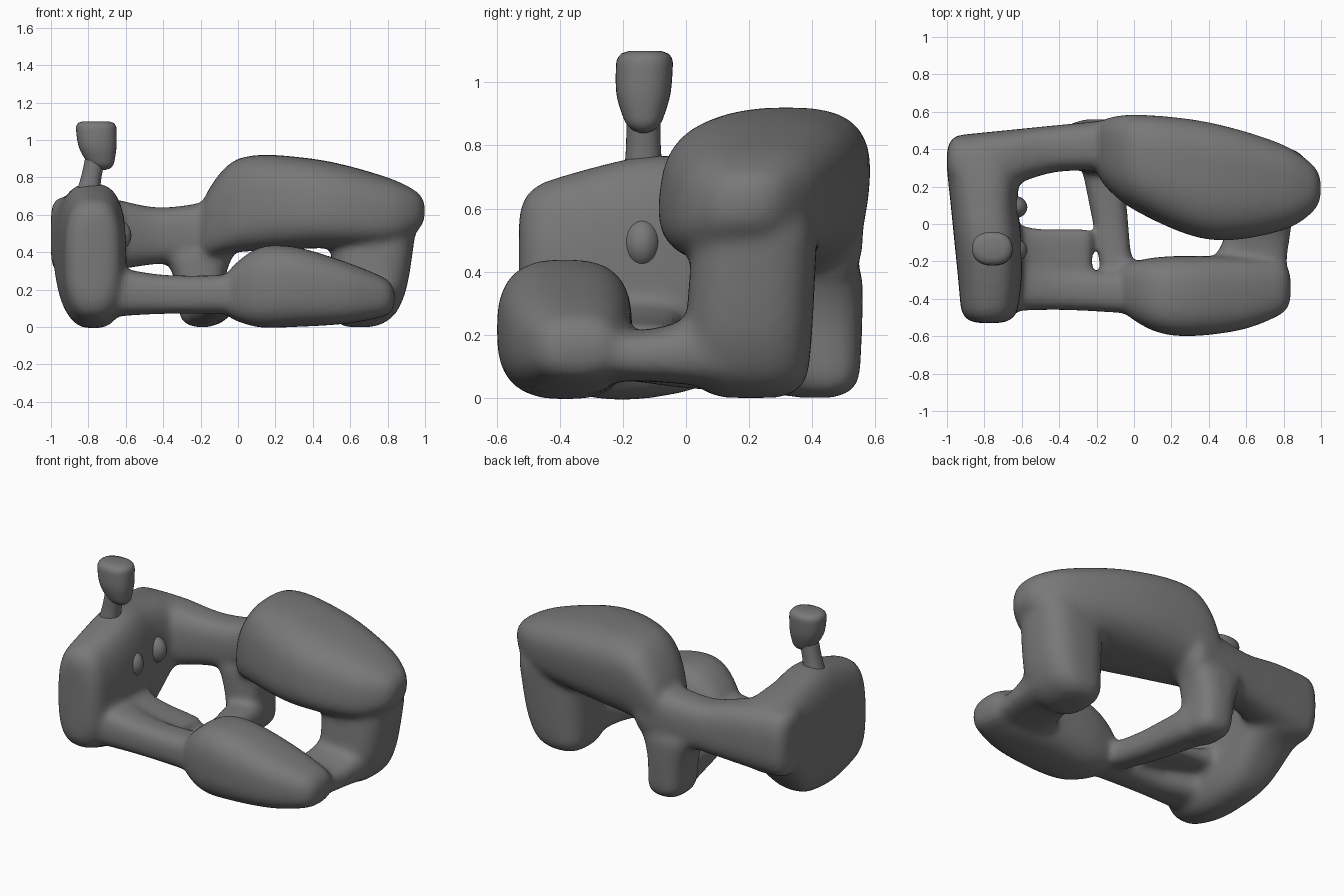
import bpy, bmesh, math
from mathutils import Vector

cube = bpy.data.objects.get("Cube")
if cube:
    bpy.data.objects.remove(cube, do_unlink=True)

grey = bpy.data.materials.new("dark grey stone")
grey.use_nodes = True
shade = 0.19
colour = (shade, shade, shade, 1)
grey.diffuse_color = colour
grey.node_tree.nodes["Principled BSDF"].inputs["Base Color"].default_value = colour


def refine(sections, steps=10):
    """Fill in sections smoothly between the given ones (Catmull-Rom)."""
    last = len(sections) - 1
    for i in range(last):
        four = (sections[max(i - 1, 0)], sections[i], sections[i + 1], sections[min(i + 2, last)])
        for step in range(steps):
            t = step / steps
            yield [b + t * ((c - a) + t * ((2*a - 5*b + 4*c - d) + t * (3*b - a - 3*c + d))) / 2
                   for a, b, c, d in zip(*four)]
    yield list(sections[-1])


def loft(bm, axis, sections, power=2.8, rounding=0.05, lean=0, sides=32):
    """Rounded-box sections: position, then low and high on each other axis."""
    along = "xyz".index(axis)
    across, upward = [k for k in range(3) if k != along]
    start, end = sections[0][0], sections[-1][0]
    rings = []
    for position, low, high, bottom, top in refine(sections):
        # Ends are rounded off like a quarter circle
        gap = max(rounding - min(position - start, end - position), 0)
        inset = rounding - math.sqrt(max(rounding**2 - gap**2, 0))
        width = max((high - low) / 2 - inset, (high - low) / 8)
        height = max((top - bottom) / 2 - inset, (top - bottom) / 8)
        ring = []
        for k in range(sides):
            angle = math.tau * k / sides
            c, s = [math.copysign(abs(f)**(2 / power), f) for f in (math.cos(angle), math.sin(angle))]
            point = Vector()
            point[along] = position
            point[across] = (low + high) / 2 + width * c + lean * height * s
            point[upward] = (bottom + top) / 2 + height * s
            ring.append(bm.verts.new(point))
        rings.append(ring)
    faces = [bm.faces.new(rings[0]), bm.faces.new(rings[-1])]
    for ring, following in zip(rings, rings[1:]):
        for k in range(sides):
            n = (k + 1) % sides
            faces.append(bm.faces.new((ring[k], ring[n], following[n], following[k])))
    bmesh.ops.recalc_face_normals(bm, faces=faces)


def finish(bm, name):
    """Turn a bmesh into a smooth-shaded object."""
    mesh = bpy.data.meshes.new(name)
    for face in bm.faces:
        face.smooth = True
    bm.to_mesh(mesh)
    bm.free()
    mesh.materials.append(grey)
    obj = bpy.data.objects.new(name, mesh)
    bpy.context.collection.objects.link(obj)
    return obj


body = bmesh.new()

# Upright torso, from the front shoulder to the rear shoulder
loft(body, "y", [(-.53, -.92, -.63, .07, .66),
                 (-.3, -.94, -.6, 0, .73),
                 (-.1, -.96, -.6, 0, .77),
                 (.1, -.98, -.62, .06, .75),
                 (.3, -1, -.62, .24, .72),
                 (.46, -1, -.66, .3, .68)], rounding=0.08)

# Rear arm running from the shoulder to the hip
loft(body, "x", [(-1, .2, .47, .28, .7),
                 (-.7, .2, .5, .3, .69),
                 (-.4, .28, .53, .34, .64),
                 (0, .28, .57, .36, .7)], rounding=0.07)

# Large raised thigh, its top leaning back
loft(body, "x", [(-.2, .25, .55, .36, .67),
                 (0, .08, .58, .4, .9),
                 (.4, -.08, .54, .42, .9),
                 (.8, -.03, .42, .44, .8),
                 (1, .1, .28, .54, .7)], lean=0.12)

# Hip post, standing on the ground behind
loft(body, "z", [(0, -.31, -.07, .27, .55),
                 (.25, -.34, -.07, .27, .56),
                 (.45, -.43, 0, .28, .56)], rounding=0.08)

# Low strut from the hip post to the front bar
loft(body, "y", [(-.3, -.17, 0, .07, .22),
                 (0, -.22, -.03, .03, .2),
                 (.4, -.3, -.06, 0, .22)])

# Lower rear leg and foot
loft(body, "z", [(0, .5, .8, .03, .38),
                 (.2, .5, .9, 0, .4),
                 (.6, .5, .96, .03, .42)], rounding=0.09)

# Bridge between the rear foot and the front leg
loft(body, "y", [(-.4, .25, .8, .05, .24),
                 (-.1, .47, .83, .05, .22),
                 (.2, .5, .88, .02, .34)])

# Swollen front leg
loft(body, "x", [(-.08, -.46, -.22, .06, .28),
                 (.1, -.57, -.18, 0, .42),
                 (.3, -.6, -.17, 0, .43),
                 (.6, -.56, -.18, .02, .34),
                 (.84, -.46, -.22, .07, .24)], rounding=0.06)

# Front bar from the torso to the front leg
loft(body, "x", [(-.75, -.47, -.1, .05, .34),
                 (-.4, -.46, -.24, .07, .28),
                 (0, -.48, -.25, .07, .28)])

# Thin lap ledge beside the bar, sloping away from the torso
loft(body, "x", [(-.7, -.4, 0, .17, .35),
                 (-.5, -.4, -.02, .17, .27),
                 (-.22, -.38, -.02, .14, .23)], power=3.5, rounding=0.03)

# Fuse the masses into one softly blended form
figure = finish(body, "reclining_body")
remesh = figure.modifiers.new("fuse", 'REMESH')
remesh.mode = 'VOXEL'
remesh.voxel_size = 0.018
remesh.use_smooth_shade = True
soften = figure.modifiers.new("soften", 'SMOOTH')
soften.factor = 0.5
soften.iterations = 18

# Neck
neck = bmesh.new()
loft(neck, "z", [(.68, -.88, -.74, -.2, -.07),
                 (.8, -.84, -.73, -.19, -.08),
                 (.94, -.81, -.7, -.19, -.08)], power=2.2, rounding=0.01)
finish(neck, "neck")

# Head, wide at the crown with a rounded chin
head = bmesh.new()
loft(head, "z", [(.84, -.78, -.67, -.18, -.09),
                 (.96, -.85, -.65, -.22, -.05),
                 (1.1, -.87, -.65, -.22, -.04)], power=2.3, rounding=0.04)
finish(head, "head")

# Chest knobs
for name, y in (("right_chest_knob", -.14), ("left_chest_knob", .09)):
    knob = bmesh.new()
    bmesh.ops.create_uvsphere(knob, u_segments=24, v_segments=16, radius=1)
    bmesh.ops.scale(knob, vec=(.07, .06, .08), verts=knob.verts)
    bmesh.ops.translate(knob, vec=(-.64, y, .49), verts=knob.verts)
    finish(knob, name)
